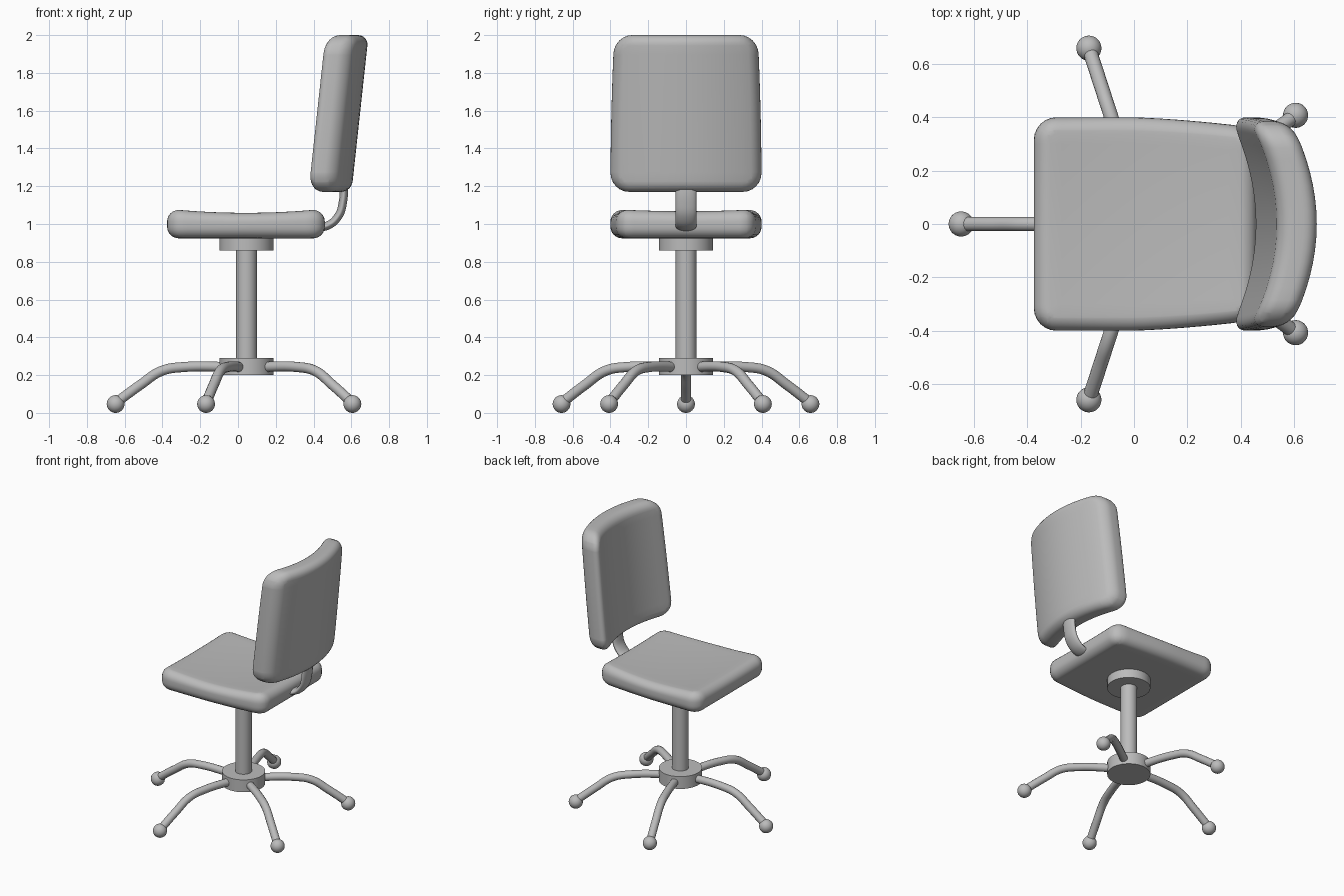
import bpy, bmesh, math
from mathutils import Vector

if "Cube" in bpy.data.objects:
    bpy.data.objects.remove(bpy.data.objects["Cube"])

CX = 0.045  # x position of the column and the star base

grey = bpy.data.materials.new("plain grey")
grey.diffuse_color = (0.5, 0.5, 0.5, 1)
grey.use_nodes = True
grey.node_tree.nodes["Principled BSDF"].inputs["Base Color"].default_value = grey.diffuse_color


def finish(obj, name, angle=40):
    obj.name = name
    obj.data.materials.clear()
    obj.data.materials.append(grey)
    bpy.ops.object.select_all(action='DESELECT')
    obj.select_set(True)
    bpy.context.view_layer.objects.active = obj
    bpy.ops.object.shade_smooth_by_angle(angle=math.radians(angle))
    return obj


def cylinder(name, radius, z0, z1):
    bpy.ops.mesh.primitive_cylinder_add(vertices=48, radius=radius, depth=z1 - z0,
                                        location=(CX, 0, (z0 + z1) / 2))
    return finish(bpy.context.object, name)


def tube(name, points, radius, y_scale=1.0, location=(0, 0, 0), angle=0.0):
    """Round tube through (x, z) points in the y = 0 plane."""
    curve = bpy.data.curves.new(name, 'CURVE')
    curve.dimensions = '3D'
    curve.bevel_depth = radius
    curve.bevel_resolution = 5
    curve.resolution_u = 8
    curve.use_fill_caps = True
    spline = curve.splines.new('BEZIER')
    spline.bezier_points.add(len(points) - 1)
    for bp, (x, z) in zip(spline.bezier_points, points):
        bp.co = (x, 0, z)
        bp.handle_left_type = bp.handle_right_type = 'AUTO'
    obj = bpy.data.objects.new(name, curve)
    bpy.context.collection.objects.link(obj)
    obj.location = location
    obj.rotation_euler.z = angle
    obj.scale.y = y_scale
    bpy.ops.object.select_all(action='DESELECT')
    obj.select_set(True)
    bpy.context.view_layer.objects.active = obj
    bpy.ops.object.convert(target='MESH')
    return finish(bpy.context.object, name)


def cushion(name, length, width, thick, corner, rim, shape):
    """Rounded pad, sliced for bending, then every point moved by shape()."""
    bm = bmesh.new()
    bmesh.ops.create_cube(bm, size=1)
    bmesh.ops.scale(bm, vec=(length, width, thick), verts=bm.verts)
    upright = [e for e in bm.edges
               if abs(e.verts[0].co.z - e.verts[1].co.z) > thick / 2]
    bmesh.ops.bevel(bm, geom=upright, offset=corner, segments=6, profile=0.5, affect='EDGES')
    bm.normal_update()
    rims = [e for e in bm.edges if any(abs(f.normal.z) > 0.9 for f in e.link_faces)]
    bmesh.ops.bevel(bm, geom=rims, offset=rim, segments=6, profile=0.5, affect='EDGES')
    for axis, size in ((0, length), (1, width)):
        normal = Vector((1, 0, 0)) if axis == 0 else Vector((0, 1, 0))
        for i in range(1, 16):
            bmesh.ops.bisect_plane(bm, geom=bm.verts[:] + bm.edges[:] + bm.faces[:],
                                   plane_co=normal * (size * (i / 16 - 0.5)),
                                   plane_no=normal, dist=0.0005)
    for v in bm.verts:
        v.co = shape(*v.co)
    bmesh.ops.recalc_face_normals(bm, faces=bm.faces)
    mesh = bpy.data.meshes.new(name)
    bm.to_mesh(mesh)
    bm.free()
    obj = bpy.data.objects.new(name, mesh)
    bpy.context.collection.objects.link(obj)
    return finish(obj, name, 60)


# Seat: slightly dished, narrower toward the backrest
def seat_shape(a, b, c):
    x = a + 0.042
    taper = 1 - 0.08 * max(0, min(1, (x + 0.02) / 0.42)) ** 1.5
    z = 1.0 + c
    if c > 0:
        hollow = 0.016 * max(0, 1 - (a / 0.36) ** 2) + 0.008 * max(0, 1 - (b / 0.36) ** 2)
        z -= hollow * c / 0.076
    return (x, b * taper, z)


cushion("seat", 0.835, 0.80, 0.152, 0.085, 0.062, seat_shape)


# Backrest: leaning back, sides wrapped forward, narrower toward the top
def back_shape(a, b, c):
    t = a / 0.83 + 0.5
    x = 0.526 + 0.09 * t - 0.098 * (b / 0.4) ** 2 - c
    return (x, b * (1 - 0.05 * t * t), 1.585 + a)


cushion("backrest", 0.83, 0.80, 0.15, 0.10, 0.055, back_shape)

# Flattened bar joining seat and backrest
tube("backrest_support", [(0.40, 0.985), (0.47, 0.99), (0.53, 1.04), (0.556, 1.12), (0.56, 1.25)],
     0.0225, y_scale=2.45)

# Column with its two hubs
cylinder("seat_mount", 0.143, 0.86, 0.94)
cylinder("column", 0.055, 0.28, 0.87)
cylinder("base_hub", 0.143, 0.20, 0.29)

# Five legs with ball feet
for i in range(5):
    ang = math.pi + i * math.tau / 5
    tube(f"leg_{i + 1}", [(0.08, 0.243), (0.33, 0.243), (0.45, 0.222), (0.56, 0.15), (0.69, 0.055)],
         0.027, location=(CX, 0, 0), angle=ang)
    bpy.ops.mesh.primitive_uv_sphere_add(
        segments=32, ring_count=16, radius=0.047,
        location=(CX + 0.693 * math.cos(ang), 0.693 * math.sin(ang), 0.047))
    finish(bpy.context.object, f"foot_{i + 1}")
